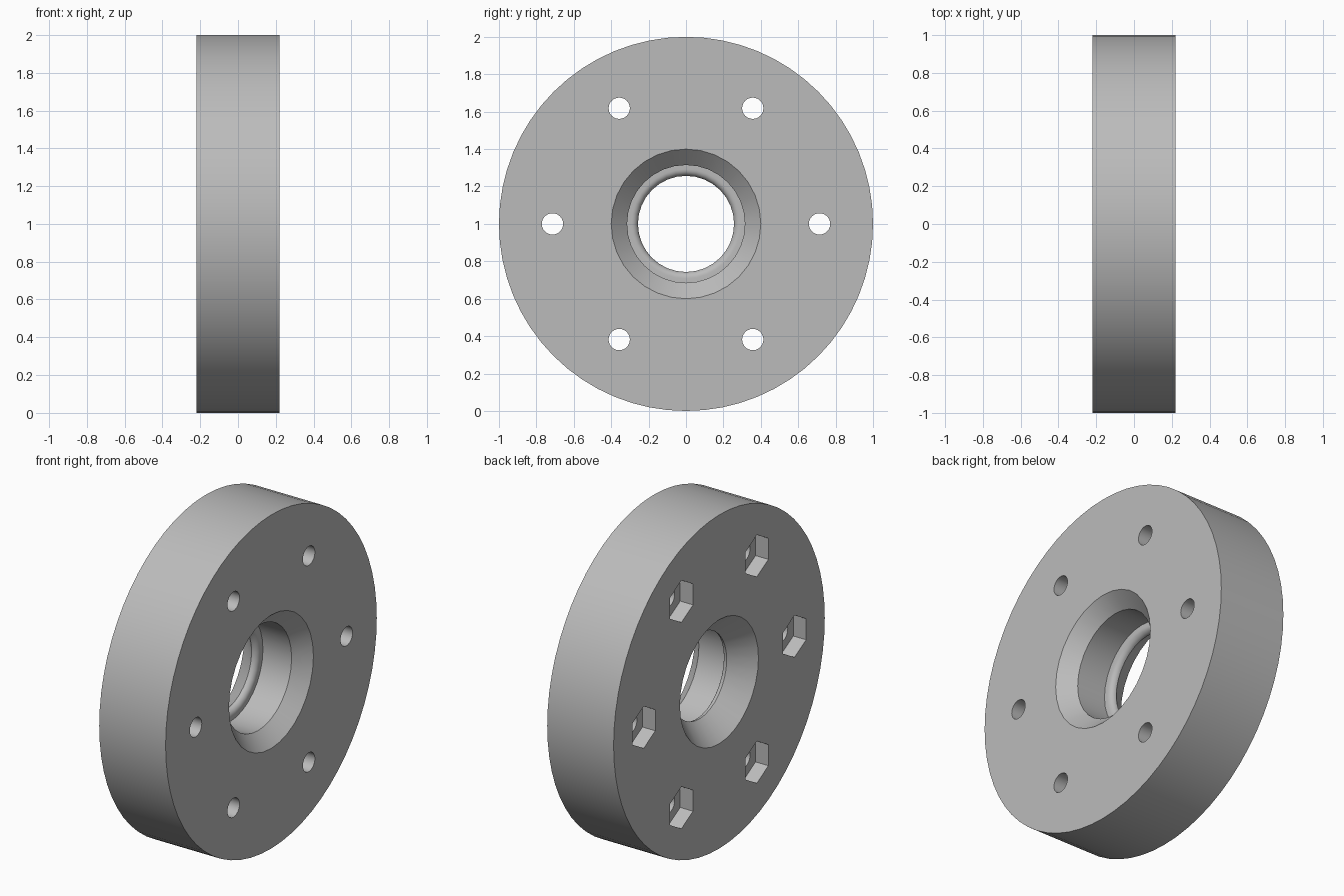
import bpy, bmesh
from math import sin, cos, pi, radians
from mathutils import Matrix

cube = bpy.data.objects.get("Cube")
if cube:
    bpy.data.objects.remove(cube, do_unlink=True)

HALF = 0.22          # half thickness of the disc
BOLT_CIRCLE = 0.714  # distance of bolt holes from the axis

steel = bpy.data.materials.new("grey_metal")
steel.use_nodes = True
grey = (0.5, 0.5, 0.5, 1)
steel.diffuse_color = grey
steel.node_tree.nodes["Principled BSDF"].inputs["Base Color"].default_value = grey


def lathe(name, profile, sides, y=0, z=0):
    """Solid of revolution about x, from (x, radius) points, with capped ends."""
    bm = bmesh.new()
    rings = [[bm.verts.new((x, y + r * sin(2 * pi * i / sides),
                            z + r * cos(2 * pi * i / sides)))
              for i in range(sides)] for x, r in profile]
    for a, b in zip(rings, rings[1:]):
        for i in range(sides):
            j = (i + 1) % sides
            bm.faces.new((a[i], a[j], b[j], b[i]))
    bm.faces.new(rings[0])
    bm.faces.new(rings[-1])
    bmesh.ops.recalc_face_normals(bm, faces=bm.faces)
    mesh = bpy.data.meshes.new(name)
    bm.to_mesh(mesh)
    bm.free()
    obj = bpy.data.objects.new(name, mesh)
    mesh.materials.append(steel)
    bpy.context.collection.objects.link(obj)
    return obj


# Main disc
disc = lathe("disc", [(-HALF, 1), (HALF, 1)], 64)

# Stepped bore: back flare, rounded lip, cylinder, front countersink
lip = [(-0.09 + 0.035 * sin(t), 0.292 - 0.035 * cos(t))
       for t in (radians(a) for a in range(0, 91, 15))]
bore = ([(-HALF - 0.01, 0.382), (-HALF, 0.372)] + lip +
        [(-0.055, 0.315), (HALF - 0.085, 0.315), (HALF, 0.4), (HALF + 0.01, 0.41)])
cutters = [lathe("bore_cutter", bore, 32)]

# Six bolt holes with hexagonal nut pockets on the back
for k in range(6):
    y, z = BOLT_CIRCLE * cos(k * pi / 3), BOLT_CIRCLE * sin(k * pi / 3)
    cutters.append(lathe("bolt_hole_cutter", [(-0.3, 0.057), (0.3, 0.057)], 24, y, z))
    cutters.append(lathe("nut_pocket_cutter", [(-0.3, 0.126), (-HALF + 0.085, 0.126)], 6, y, z))

bpy.context.view_layer.objects.active = disc
disc.select_set(True)
for cutter in cutters:
    cutter.hide_render = True
    mod = disc.modifiers.new("cut", 'BOOLEAN')
    mod.operation = 'DIFFERENCE'
    mod.solver = 'EXACT'
    mod.object = cutter
    bpy.ops.object.modifier_apply(modifier=mod.name)
    bpy.data.objects.remove(cutter, do_unlink=True)

# Stand the disc on the ground and smooth its round surfaces
disc.data.transform(Matrix.Translation((0, 0, 1)))
bpy.ops.object.shade_smooth_by_angle(angle=radians(30))
